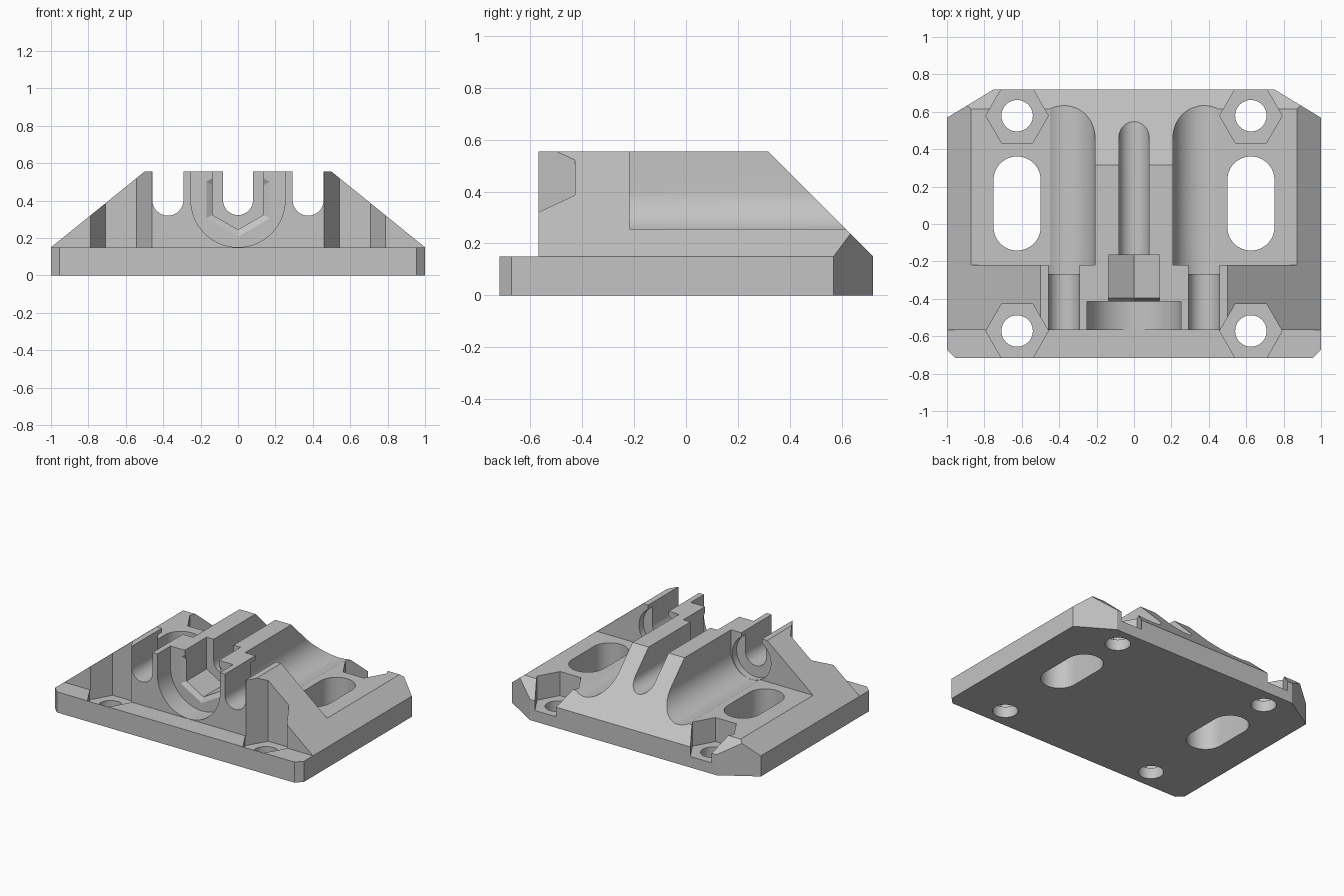
import bpy, bmesh
from math import sin, cos, pi, radians
from mathutils import Vector

old = bpy.data.objects.get("Cube")
if old:
    bpy.data.objects.remove(old, do_unlink=True)

TOP, BASE, AXIS = 0.555, 0.15, 0.403   # block top, plate top, rod axis height

grey = bpy.data.materials.new("light_grey")
grey.use_nodes = True
grey.diffuse_color = (0.55, 0.55, 0.55, 1)
grey.node_tree.nodes["Principled BSDF"].inputs["Base Color"].default_value = (0.55, 0.55, 0.55, 1)


def loft(name, rings):
    """Closed solid between two matching rings of points."""
    bm = bmesh.new()
    a, b = [[bm.verts.new(p) for p in ring] for ring in rings]
    n = len(a)
    bm.faces.new(a)
    bm.faces.new(b)
    for i in range(n):
        j = (i + 1) % n
        bm.faces.new((a[i], a[j], b[j], b[i]))
    bmesh.ops.recalc_face_normals(bm, faces=bm.faces[:])
    mesh = bpy.data.meshes.new(name)
    bm.to_mesh(mesh)
    bm.free()
    mesh.materials.append(grey)
    ob = bpy.data.objects.new(name, mesh)
    bpy.context.collection.objects.link(ob)
    return ob


def along_z(name, pts, z0, z1):
    return loft(name, [[(x, y, z) for x, y in pts] for z in (z0, z1)])


def along_y(name, pts, y0, y1):
    return loft(name, [[(x, y, z) for x, z in pts] for y in (y0, y1)])


def along_x(name, pts, x0, x1):
    return loft(name, [[(x, y, z) for y, z in pts] for x in (x0, x1)])


def arc(cx, cy, r, start, end, n):
    return [(cx + r * cos(radians(start + (end - start) * i / n)),
             cy + r * sin(radians(start + (end - start) * i / n))) for i in range(n + 1)]


def circle(cx, cy, r, n=48, turn=0):
    return arc(cx, cy, r, turn, turn + 360, n)[:-1]


def rect(a0, b0, a1, b1):
    return [(a0, b0), (a1, b0), (a1, b1), (a0, b1)]


def u_shape(cx, r):
    """Round-bottomed slot, open at the top."""
    return [(cx - r, 1)] + arc(cx, AXIS, r, 180, 360, 32) + [(cx + r, 1)]


# Plate outline with clipped corners, raised to full height
half = [(0.955, -0.717), (1, -0.672), (1, 0.568), (0.75, 0.72)]
outline = half + [(-x, y) for x, y in reversed(half)]
body = along_z("rod_clamp_block", outline, 0, TOP)


def cut(tool):
    tool.hide_render = True
    mod = body.modifiers.new("cut", 'BOOLEAN')
    mod.operation = 'DIFFERENCE'
    mod.solver = 'EXACT'
    mod.object = tool
    bpy.context.view_layer.objects.active = body
    bpy.ops.object.modifier_apply(modifier=mod.name)
    bpy.data.objects.remove(tool, do_unlink=True)


# Front ledge and sloping back
cut(along_x("front_step", rect(-1, BASE, -0.567, 1), -2, 2))
cut(along_x("back_slope", [(0.92, -0.05), (0.92, 1), (-0.13, 1)], -2, 2))

# Sloping flanks
run = 0.5 / (TOP - BASE)
for s in (-1, 1):
    cut(along_y("flank", [(s * (1 + 0.1 * run), BASE - 0.1), (s * 1.3, 1),
                          (s * (1 - (1 - BASE) * run), 1)], -2, 2))

# Side pockets, each with a rounded channel next to the ridge
for s in (-1, 1):
    cx = s * 0.375
    cut(along_y("pocket", rect(*sorted((cx, s * 1.2))[:1], 0.255,
                               *sorted((cx, s * 1.2))[1:], 1), -0.218, 1))
    cut(along_y("channel", u_shape(cx, 0.166), -0.218, 1))
    cut(along_y("counterbore", circle(cx, AXIS - 0.01, 0.155), -0.267, -0.1))
    cut(along_y("rod_slot", u_shape(cx, 0.083), -1, 0))

# Central screw slot, round front recess and nut trap
cut(along_y("screw_slot", u_shape(0, 0.08), -1, 1))
cut(along_y("front_recess", u_shape(0, 0.252), -1, -0.415))
nut = 0.137
rad = nut / cos(pi / 6)
cut(along_y("nut_trap", [(-nut, 1)] + arc(0, AXIS, rad, 210, 330, 2) + [(nut, 1)], -0.45, -0.165))
cut(loft("nut_lead_in", [[(x, y, z) for x, z in circle(0, AXIS, r / cos(pi / 6), 6, 30)]
                         for y, r in ((-0.416, 0.171), (-0.396, nut))]))

# Corner nut recesses, bolt holes and long openings
for s in (-1, 1):
    cx = s * 0.625
    for cy in (-0.572, 0.579):
        cut(along_z("corner_hex", circle(cx, cy, 0.167, 6), 0.08, 1))
        cut(along_z("bolt_hole", circle(cx, cy, 0.084), -1, 1))
    cut(along_z("long_opening", arc(cx, 0.235, 0.126, 0, 180, 24)
                + arc(cx, -0.016, 0.126, 180, 360, 24), -1, 1))

bpy.ops.object.select_all(action='DESELECT')
body.select_set(True)
bpy.context.view_layer.objects.active = body
bpy.ops.object.shade_smooth_by_angle(angle=radians(25))
